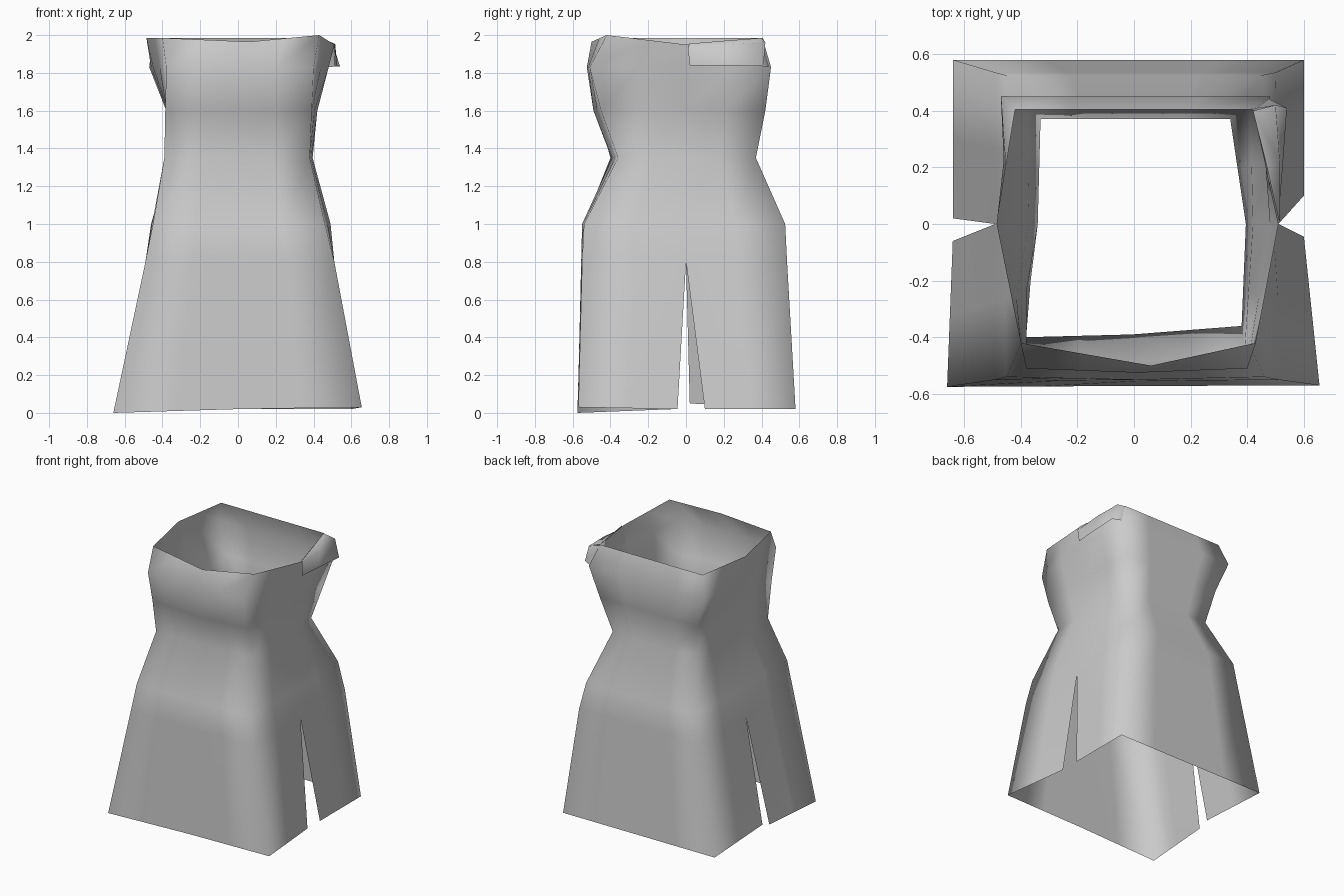
import bpy
import bmesh
from mathutils import Vector

cube = bpy.data.objects.get("Cube")
if cube:
    bpy.data.objects.remove(cube, do_unlink=True)

# One plain cloth colour
cloth = bpy.data.materials.new("grey_cloth")
cloth.use_nodes = True
grey = (0.6, 0.6, 0.6, 1.0)
cloth.diffuse_color = grey
cloth.node_tree.nodes["Principled BSDF"].inputs["Base Color"].default_value = grey


def add_mid_points(points):
    """Put one extra point halfway along every segment."""
    result = [points[0]]
    for start, end in zip(points, points[1:]):
        result += [(start + end) / 2, end]
    return result


def add_strip(bm, rows):
    """Bridge equally long rows of points with quads."""
    grid = [[bm.verts.new(point) for point in row] for row in rows]
    for low, high in zip(grid, grid[1:]):
        for i in range(len(low) - 1):
            bm.faces.new((low[i], low[i + 1], high[i + 1], high[i]))


def finish(bm, name):
    mesh = bpy.data.meshes.new(name)
    bm.to_mesh(mesh)
    bm.free()
    mesh.materials.append(cloth)
    mesh.shade_smooth()
    obj = bpy.data.objects.new(name, mesh)
    bpy.context.collection.objects.link(obj)
    return obj


# Rings from hem to neckline: height, then x of front left/right, back left/right
# and side left/right (as seen from the front), then y of front left/right/centre and back
rings = [
    (.02, -.66, .655, -.64, .6, -.64, .6, -.575, -.57, -.572, .58),
    (.8, -.49, .51, -.49, .5, -.49, .51, -.55, -.55, -.555, .535),
    (1, -.45, .46, -.45, .45, -.46, .49, -.54, -.54, -.55, .525),
    (1.35, -.39, .38, -.33, .34, -.34, .395, -.4, -.36, -.39, .37),
    (1.6, -.385, .39, -.38, .41, -.37, .42, -.45, -.45, -.49, .42),
    (1.83, -.38, .4, -.47, .48, -.45, .48, -.51, -.51, -.525, .45),
    (1.985, -.4, .43, -.42, .42, -.485, .51, -.42, -.42, -.5, .405),
]
hem, neck = rings[0], rings[-1]

front_rows, back_rows = [], []
for ring in rings:
    z, fl, fr, bl, br, sl, sr, yl, yr, yc, yb = ring
    front = [Vector(p) for p in
             ((sl, 0, z), (fl, yl, z), ((fl + fr) / 2, yc, z), (fr, yr, z), (sr, 0, z))]
    back = [Vector(p) for p in
            ((sr, 0, z), (br, yb, z), (0, yb, z), (bl, yb, z), (sl, 0, z))]
    if ring is hem:
        # The sides part into slits and the front corners hang unevenly
        front[0].y, front[-1].y = -.06, -.045
        back[0].y, back[-1].y = .1, .02
        front[1].z, front[3].z = 0, .03
        back[-1].z = .05
    if ring is neck:
        # Neckline dips at the front centre and one side
        front[2].x, front[2].z = .06, .965 + 1
        front[3].z = 2
        front[-1].z = back[0].z = 1.95
    front_rows.append(add_mid_points(front))
    back_rows.append(add_mid_points(back))

# Dress body: front and back panels welded along the sides above the slits
bm = bmesh.new()
add_strip(bm, front_rows)
add_strip(bm, back_rows)
bmesh.ops.remove_doubles(bm, verts=bm.verts, dist=.001)
finish(bm, "dress_body")

# Folded flap of cloth hanging over the neckline on the left side
bm = bmesh.new()
flap_rows = [
    [(.51, .02, 1.955), (.47, .2, 1.97), (.42, .4, 1.985)],
    [(.515, .01, 1.93), (.515, .22, 1.95), (.5, .42, 1.96)],
    [(.51, .02, 1.84), (.525, .2, 1.84), (.54, .41, 1.835)],
]
add_strip(bm, [[Vector(p) for p in row] for row in reversed(flap_rows)])
# Flap end turned in against the back panel
add_strip(bm, [
    [Vector((.54, .41, 1.835)), Vector((.46, .45, 1.83))],
    [Vector((.5, .42, 1.96)), Vector((.4, .405, 1.985))],
])
bmesh.ops.remove_doubles(bm, verts=bm.verts, dist=.001)
finish(bm, "neckline_flap")
